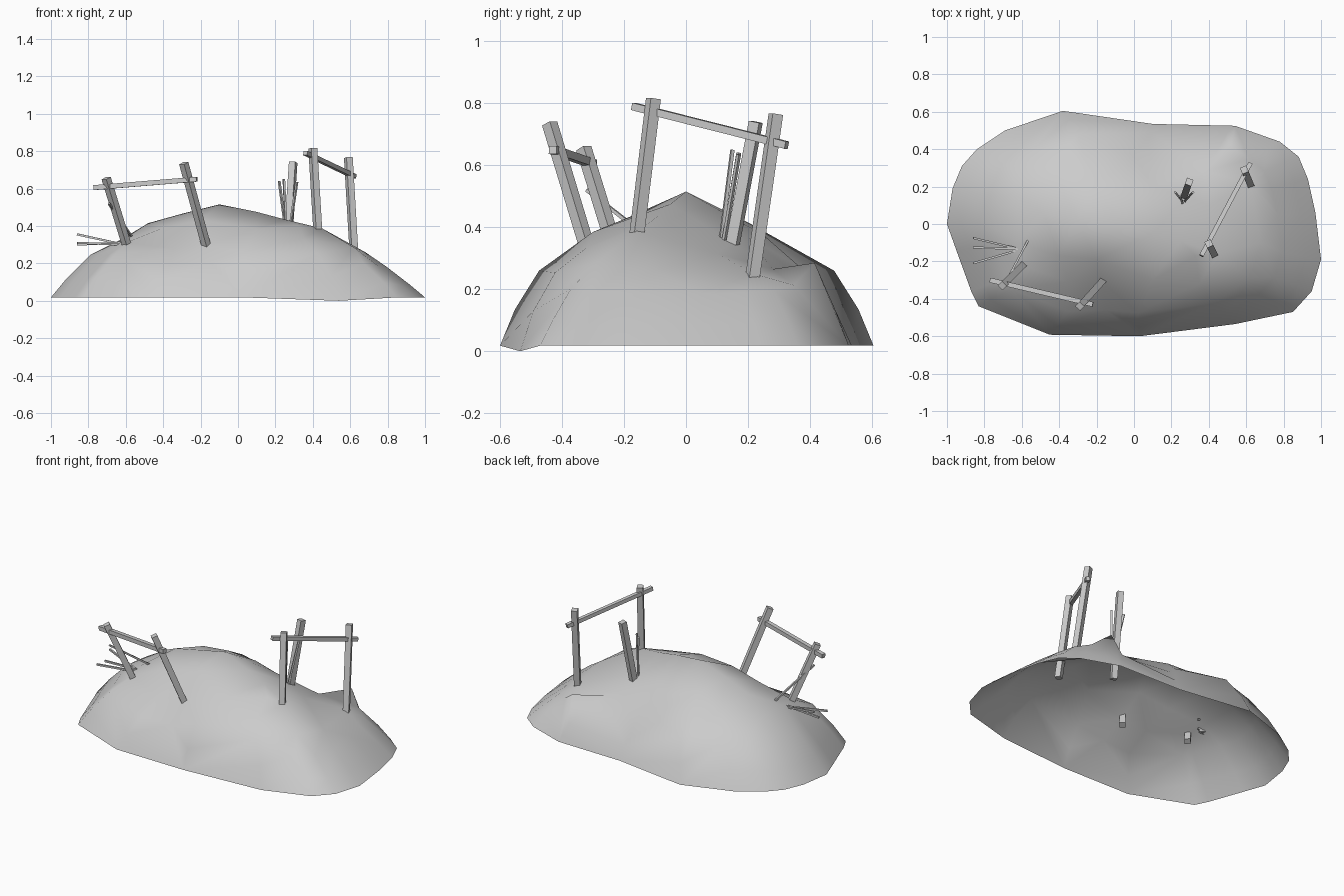
import bpy
from mathutils import Vector
from mathutils.geometry import delaunay_2d_cdt

# ---- Mound: open shell, triangulated from the rim, two inset rings and hill points
rim = [(-1, 0), (-.97, .19), (-.92, .31), (-.84, .4), (-.69, .5), (-.38, .605),
       (.1, .535), (.54, .525), (.78, .44), (.88, .36), (.93, .24), (.97, .06),
       (1, -.19), (.95, -.36), (.85, -.47), (.54, -.535), (.03, -.6),
       (-.45, -.592), (-.83, -.44), (-.87, -.36), (-.95, -.14)]
hill = [(-.1, 0, .515), (-.3, .02, .465), (-.48, .05, .415), (.1, -.05, .475),
        (.25, -.09, .435), (.45, -.16, .387), (.33, -.17, .40), (.68, -.1, .26),
        (.62, .22, .25), (.4, .1, .315), (.28, .15, .35), (.1, .2, .37),
        (-.05, .25, .375), (-.22, .21, .41), (-.42, .25, .37), (-.62, .15, .33),
        (-.62, -.1, .325), (-.6, -.22, .31), (-.17, -.31, .30), (-.4, -.17, .39),
        (-.2, -.19, .43), (-.35, -.31, .28), (.1, -.3, .385), (.35, -.32, .335),
        (0, .37, .27), (-.35, .42, .29), (.38, .28, .265), (.62, -.29, .285),
        (.52, .415, .285), (-.15, -.46, .21)]

pts = [Vector((x, y, 0 if y == -.535 else .018)) for x, y in rim]
dips = {.1: .75, -.45: .78}              # low saddles on the back and front edges
for scale, z_left, z_right, z_side in ((.92, .115, .085, .135), (.79, .245, .185, .26)):
    for x, y in rim:
        t = min(1, max(0, (abs(x) - .5) / .45))
        z = z_side + ((z_left if x < 0 else z_right) - z_side) * t
        if scale < .8 and y == .525:     # replaced by the back shoulder point
            continue
        pts.append(Vector((x * scale, y * scale, z * dips.get(x, 1))))
pts += [Vector(p) for p in hill]

n = len(rim)
edges = [(i, (i + 1) % n) for i in range(n)]
res = delaunay_2d_cdt([p.xy for p in pts], edges, [], 1, 1e-5)
verts = [(v.x, v.y, pts[o[0]].z) for v, o in zip(res[0], res[3])]
mesh = bpy.data.meshes.new("mound")
mesh.from_pydata(verts, [], res[2])
mesh.shade_smooth()
bpy.context.collection.objects.link(bpy.data.objects.new("mound", mesh))


# ---- Square timber between two points
def beam(name, a, b, w):
    a, b = Vector(a), Vector(b)
    d = b - a
    bpy.ops.mesh.primitive_cube_add(size=1, location=(a + b) / 2)
    ob = bpy.context.object
    ob.name = name
    ob.rotation_euler = d.to_track_quat('Z', 'Y').to_euler()
    ob.scale = (w, w, d.length)


# Posts, sunk slightly through the mound
posts = [((-.58, -.205, .25), (-.705, -.33, .655)),
         ((-.155, -.29, .24), (-.29, -.44, .735)),
         ((.432, -.17, .285), (.40, -.105, .815)),
         ((.622, .212, .22), (.59, .29, .765)),
         ((.26, .125, .21), (.295, .225, .74))]
for a, b in posts:
    beam("post", a, b, .036)

# Crossbars
beam("left_crossbar", (-.77, -.30, .605), (-.22, -.43, .65), .026)
beam("right_crossbar", (.36, -.17, .79), (.622, .325, .665), .024)

# Loose sticks
sticks = [((-.86, -.075, .355), (-.61, -.135, .30)),
          ((-.86, -.125, .30), (-.60, -.135, .312)),
          ((-.86, -.21, .31), (-.62, -.14, .30)),
          ((-.56, -.075, .33), (-.69, -.32, .52)),
          ((.26, .12, .34), (.22, .17, .64)),
          ((.27, .12, .34), (.315, .17, .635)),
          ((.26, .11, .34), (.245, .15, .65))]
for a, b in sticks:
    beam("stick", a, b, .011)
